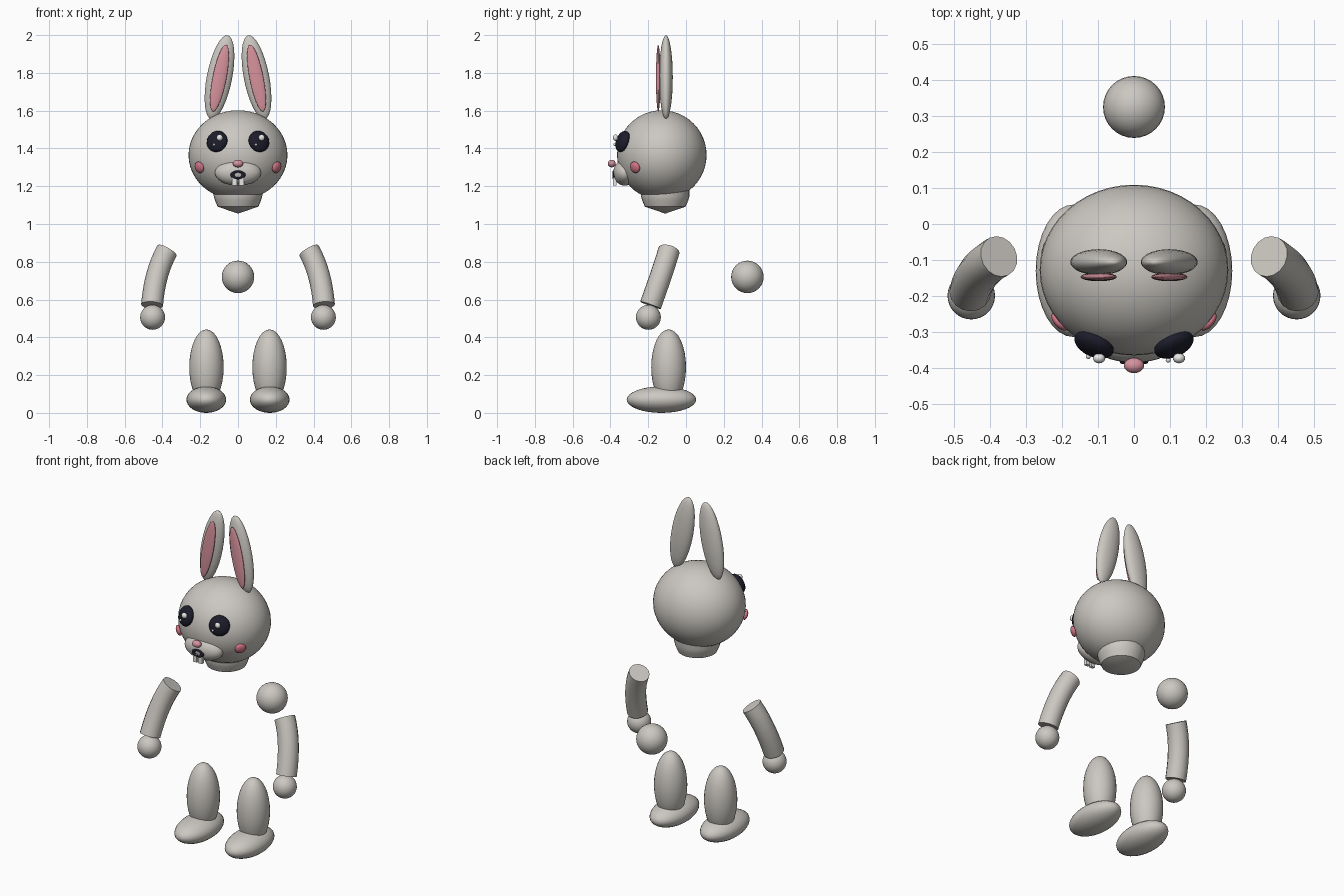
import bpy, bmesh, math
from mathutils import Vector, Matrix

if "Cube" in bpy.data.objects:
    bpy.data.objects.remove(bpy.data.objects["Cube"])


def material(name, rgb):
    m = bpy.data.materials.new(name)
    m.use_nodes = True
    m.diffuse_color = (*rgb, 1)
    bsdf = m.node_tree.nodes["Principled BSDF"]
    bsdf.inputs["Base Color"].default_value = (*rgb, 1)
    return m


FUR = material("warm grey fur", (0.60, 0.575, 0.535))
PINK = material("soft pink", (0.68, 0.29, 0.34))
ROSE = material("rose cheek", (0.66, 0.18, 0.24))
DARK = material("near black", (0.012, 0.012, 0.025))
WHITE = material("white", (0.80, 0.80, 0.78))


def finish(name, bm, mat, smooth=True):
    bmesh.ops.recalc_face_normals(bm, faces=bm.faces[:])
    mesh = bpy.data.meshes.new(name)
    bm.to_mesh(mesh)
    bm.free()
    mesh.materials.append(mat)
    ob = bpy.data.objects.new(name, mesh)
    bpy.context.collection.objects.link(ob)
    if smooth:
        bpy.ops.object.select_all(action='DESELECT')
        ob.select_set(True)
        bpy.context.view_layer.objects.active = ob
        bpy.ops.object.shade_smooth_by_angle(angle=math.radians(40))
    return ob


def ball(name, center, radii, mat, rot=None, seg=32):
    bm = bmesh.new()
    bmesh.ops.create_uvsphere(bm, u_segments=seg, v_segments=seg // 2, radius=1)
    turn = rot if rot else Matrix.Identity(4)
    bm.transform(Matrix.Translation(center) @ turn @ Matrix.Diagonal((*radii, 1)))
    return finish(name, bm, mat)


def facing(normal):
    """Rotation that points local z along the normal."""
    return Vector(normal).to_track_quat('Z', 'Y').to_matrix().to_4x4()


def lathe(name, profile, center, mat, sides=28):
    bm = bmesh.new()
    verts = [bm.verts.new((r, 0, z)) for r, z in profile]
    edges = [bm.edges.new(pair) for pair in zip(verts, verts[1:])]
    bmesh.ops.spin(bm, geom=verts + edges, axis=(0, 0, 1), cent=(0, 0, 0),
                   angle=math.tau, steps=sides)
    bmesh.ops.remove_doubles(bm, verts=bm.verts[:], dist=0.0005)
    bm.transform(Matrix.Translation(center))
    return finish(name, bm, mat)


def tube(name, a, b, c, radius, mat, steps=8, sides=16):
    """Round tube with flat ends along a quadratic curve."""
    a, b, c = Vector(a), Vector(b), Vector(c)
    ctrl = 2 * b - (a + c) / 2
    bm = bmesh.new()
    rings = []
    for i in range(steps + 1):
        t = i / steps
        p = (1 - t) ** 2 * a + 2 * t * (1 - t) * ctrl + t * t * c
        d = ((1 - t) * (ctrl - a) + t * (c - ctrl)).normalized()
        u = d.cross(Vector((0, 1, 0))).normalized()
        v = d.cross(u)
        angles = [math.tau * k / sides for k in range(sides)]
        rings.append([bm.verts.new(p + radius * (math.cos(q) * u + math.sin(q) * v))
                      for q in angles])
    for r0, r1 in zip(rings, rings[1:]):
        for k in range(sides):
            n = (k + 1) % sides
            bm.faces.new((r0[k], r0[n], r1[n], r1[k]))
    bm.faces.new(rings[0])
    bm.faces.new(rings[-1])
    return finish(name, bm, mat)


# Head, muzzle and nose
ball("head", (0, -0.128, 1.365), (0.262, 0.237, 0.237), FUR, seg=48)
ball("muzzle", (0, -0.325, 1.272), (0.122, 0.06, 0.069), FUR)
ball("nose", (0, -0.393, 1.32), (0.028, 0.021, 0.02), PINK, seg=24)

# Neck with a shallow cone underneath
lathe("neck", [(0, 1.22), (0.128, 1.22), (0.129, 1.15), (0.122, 1.125), (0.108, 1.092), (0, 1.055)],
      (0, -0.11, 0), FUR)

# Mouth ring
bpy.ops.mesh.primitive_torus_add(major_segments=28, minor_segments=10,
                                 major_radius=0.029, minor_radius=0.011,
                                 location=(0, -0.381, 1.26),
                                 rotation=(math.pi / 2, 0, 0))
mouth = bpy.context.object
mouth.name = "mouth"
mouth.scale = (1, 0.6, 0.8)
mouth.data.materials.append(DARK)
bpy.ops.object.shade_smooth()

for side, s in (("right", -1), ("left", 1)):
    # Ears with inner plates
    lean = Matrix.Rotation(math.radians(-11.1 * s), 4, 'Y')
    ball(side + "_ear", (0.098 * s, -0.106, 1.777), (0.067, 0.036, 0.226), FUR, lean)
    ball(side + "_inner_ear", (0.098 * s, -0.147, 1.772), (0.037, 0.012, 0.18), PINK, lean)

    # Eyes, with both highlights shifted the same way on each eye
    ball(side + "_eye", (0.111 * s, -0.335, 1.437), (0.058, 0.058, 0.03), DARK,
         facing((0.39 * s, -0.865, 0.32)))
    ball(side + "_eye_highlight", (0.111 * s + 0.014, -0.373, 1.457), (0.017, 0.014, 0.017), WHITE, seg=16)
    ball(side + "_eye_glint", (0.111 * s - 0.016, -0.373 - 0.005 * s, 1.42), (0.007, 0.007, 0.007), WHITE, seg=12)

    # Cheeks
    ball(side + "_cheek", (0.205 * s, -0.27, 1.30), (0.031, 0.031, 0.016), ROSE,
         facing((2.96 * s, -2.6, -1.1)), seg=24)

    # Front teeth
    bm = bmesh.new()
    bmesh.ops.create_cube(bm, size=1)
    bm.transform(Matrix.Translation((0.0175 * s, -0.378, 1.227))
                 @ Matrix.Diagonal((0.026, 0.018, 0.048, 1)))
    finish(side + "_tooth", bm, WHITE, smooth=False)

    # Arms and hands
    tube(side + "_arm", (0.375 * s, -0.09, 0.86), (0.428 * s, -0.132, 0.73),
         (0.455 * s, -0.188, 0.57), 0.058, FUR)
    ball(side + "_hand", (0.452 * s, -0.199, 0.506), (0.066, 0.066, 0.066), FUR)

    # Legs and feet
    ball(side + "_leg", (0.167 * s, -0.092, 0.242), (0.091, 0.092, 0.2), FUR)
    ball(side + "_foot", (0.168 * s, -0.13, 0.07), (0.105, 0.184, 0.07), FUR)

# Tail
ball("tail", (0, 0.325, 0.72), (0.086, 0.086, 0.086), FUR)
